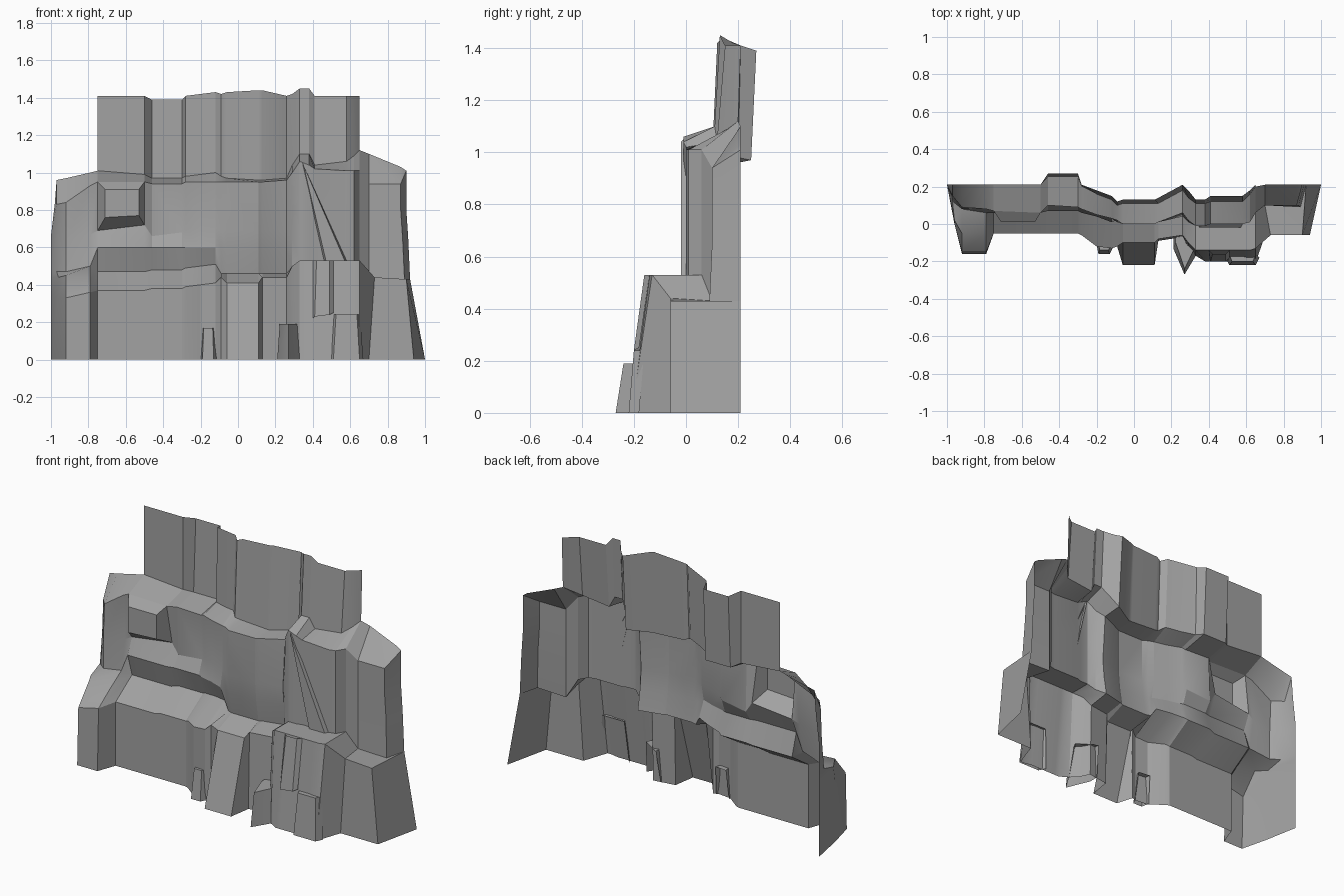
import bpy
import bmesh
from math import radians

default_cube = bpy.data.objects.get("Cube")
if default_cube:
    bpy.data.objects.remove(default_cube, do_unlink=True)

UNIT = 0.01  # all sizes below are in hundredths

# One stone material
stone = bpy.data.materials.new("grey_stone")
stone.use_nodes = True
stone_colour = (0.36, 0.36, 0.36, 1)
stone.diffuse_color = stone_colour
shader = stone.node_tree.nodes["Principled BSDF"]
shader.inputs["Base Color"].default_value = stone_colour
shader.inputs["Roughness"].default_value = 0.9


def sheet(name, rows, closed=False, cap=False, hole=None):
    """Skin neighbouring rows of points; the last row may be capped."""
    bm = bmesh.new()
    grid = [[bm.verts.new([c * UNIT for c in point]) for point in row] for row in rows]
    count = len(grid[0])
    for i in range(len(grid) - 1):
        for j in range(count if closed else count - 1):
            if (i, j) == hole:
                continue
            k = (j + 1) % count
            bm.faces.new((grid[i][j], grid[i][k], grid[i + 1][k], grid[i + 1][j]))
    if cap:
        bm.faces.new(grid[-1])
    bmesh.ops.remove_doubles(bm, verts=bm.verts[:], dist=UNIT * 0.01)
    bmesh.ops.recalc_face_normals(bm, faces=bm.faces[:])
    # Open sheets must face the front
    if sum(f.normal.y * f.calc_area() for f in bm.faces) > 0:
        bmesh.ops.reverse_faces(bm, faces=bm.faces[:])
    mesh = bpy.data.meshes.new(name)
    bm.to_mesh(mesh)
    bm.free()
    mesh.materials.append(stone)
    part = bpy.data.objects.new(name, mesh)
    bpy.context.collection.objects.link(part)
    for other in bpy.context.selected_objects:
        other.select_set(False)
    part.select_set(True)
    bpy.context.view_layer.objects.active = part
    bpy.ops.object.shade_smooth_by_angle(angle=radians(25))


def rib(x, *profile):
    """Vertical profile at x, from the top down: (y, z) or (y, z, sideways shift)."""
    return [(x + (p[2] if len(p) > 2 else 0), p[0], p[1]) for p in profile]


def undercut(front, shelf=38, lip=6):
    """Overhanging lip above a sloping shelf and a plain lower wall."""
    return (lip, 60), (lip + 4, shelf + 10), (front, shelf), (front, 0)


def pillar(back, lip, base, lip_height=44):
    """Stepped recess standing on a lower pillar."""
    return (back, 69), (back + 1, 58), (back + 3, 46), (lip, lip_height), (base, 0)


def slab(face, lip, base, top=53):
    """Tall flat face above a level shelf and a leaning lower block."""
    return (face, 80), (face, 65), (face, top), (lip, top), (base, 0)


def post(name, outline, height, lean):
    """Open-backed leaning stone with a flat top."""
    foot = [(x, y, 0) for x, y in outline]
    middle = sum(x for x, y in outline) / len(outline)
    top = [(middle + (x - middle) * 0.8, y + lean, height) for x, y in outline]
    sheet(name, [foot, top], cap=True)


# Left half of the cliff, with an opening for the jutting block
left_edge = rib(-75, (21, 141), (21, 101), (7, 95), (10, 69), *undercut(-5, 37))
left_seam = rib(-12, (15, 143), (13, 100), (3, 95), (3, 70), *undercut(-13, 41, 1))
sheet("left_cliff", [
    left_edge,
    rib(-50, (21, 141), (21, 99), (6, 95), (11, 72), *undercut(-5, 37)),
    rib(-46, (27, 139), (25, 97), (10, 94), (11, 66), *undercut(-5, 38, 7)),
    rib(-30, (27, 139), (25, 97), (9, 94), (10, 68), *undercut(-5, 38, 7)),
    rib(-28, (21, 141), (20, 98), (8, 95), (9, 70), *undercut(-6, 39)),
    rib(-20, (18, 142), (16, 99), (5, 95), (6, 70), *undercut(-12, 40, 4)),
    left_seam,
], hole=(0, 2))

# Jutting block in the left cliff
block_back = [(-75, 7, 95), (-50, 6, 95), (-50, 11, 72), (-75, 10, 69)]
block_front = [(-71, 1, 91), (-53, 1, 91), (-53, 1, 77), (-71, 1, 76)]
sheet("jutting_block", [block_back, block_front], closed=True, cap=True)

# Centre with its lower pillar
right_seam = rib(33, (13, 145), (11, 110), (-1, 106), *slab(-1, -14, -17))
sheet("centre_cliff", [
    left_seam,
    rib(-9, (12, 142), (10, 98), (2, 95), *pillar(1, -12, -12)),
    rib(-6, (13, 143), (11, 97), (0, 95), *pillar(0, -10, -22, 41)),
    rib(11, (13, 144), (11, 96), (0, 95), *pillar(0, -10, -22, 41)),
    rib(13, (14, 144), (11, 96), (1, 95), *pillar(1, -8, -9)),
    rib(26, (21, 141), (18, 97), (6, 96), *pillar(4, -6, -7)),
    rib(29, (18, 142), (14, 104), (2, 100), *slab(1, -10, -13, 50)),
    right_seam,
])

# Right half with the tall face
right_edge = rib(65, (21, 141), (20, 112), (6, 101), *slab(6, -13, -21))
sheet("right_cliff", [
    right_seam,
    rib(38, (13, 145), (11, 110), (-1, 104), *slab(-1, -14, -20)),
    rib(41, (15, 141), (12, 104), (0, 102), *slab(0, -14, -20)),
    rib(58, (15, 141), (12, 106), (0, 101), *slab(0, -14, -20)),
    rib(62, (18, 141), (16, 109), (1, 101), *slab(1, -14, -21)),
    right_edge,
])

# Outer ends
sheet("right_buttress", [
    right_edge[1:],
    rib(70, (21, 110), (10, 94), (10, 80), (10, 65), (10, 43), (-6, 44, 3), (-6, 0)),
    rib(87, (21, 103), (10, 94), (10, 80), (10, 65, 1), (9, 43, 2), (-6, 43, 3), (-6, 0, 7)),
    rib(90, (21, 101), (21, 101), (21, 80), (21, 65, 1), (21, 43, 2), (21, 43, 2), (21, 0, 10)),
])
sheet("left_buttress", [
    left_edge[1:],
    rib(-79, (21, 100), (8, 93), (9, 67), (6, 50), (-5, 43), (-15, 36), (-16, 0)),
    rib(-92, (21, 97), (9, 84), (8, 64), (8, 47), (-5, 45), (-15, 33), (-16, 0)),
    rib(-97, (21, 96), (15, 83), (14, 64), (12, 47), (2, 44, 1), (0, 33, 1), (0, 0, 1)),
    rib(-97, (21, 96), (21, 83, -1), (21, 66, -3), (21, 47, -3), (21, 44, -3),
        (21, 33, -3), (21, 0, -3)),
])

# Loose stones along the foot
post("small_foot_stone", [(-20, -11), (-19, -16), (-13, -16), (-11, -12)], 17, 2)
post("corner_foot_stone", [(21, -7), (21, -13), (27, -27), (33, -17), (35, -14)], 19, 3)
post("broad_foot_stone", [(49, -18), (51, -22), (65, -22), (67, -18)], 24, 2)

# Raised block on the right shelf front
sheet("shelf_block", [
    [(40, -14, 53), (40, -18, 22)],
    [(42, -16, 53), (41, -20, 23)],
    [(49, -16, 53), (49, -20, 24)],
    [(51, -14, 53), (51, -18, 25)],
])

# Slanting ridge across the tall face
ridge_back = [(34, 0, 106), (46, 0, 53), (58, 0, 53)]
ridge_front = [(35, -2, 104), (47, -2, 53), (57, -2, 53)]
sheet("slanting_ridge", [ridge_back, ridge_front], closed=True, cap=True)
